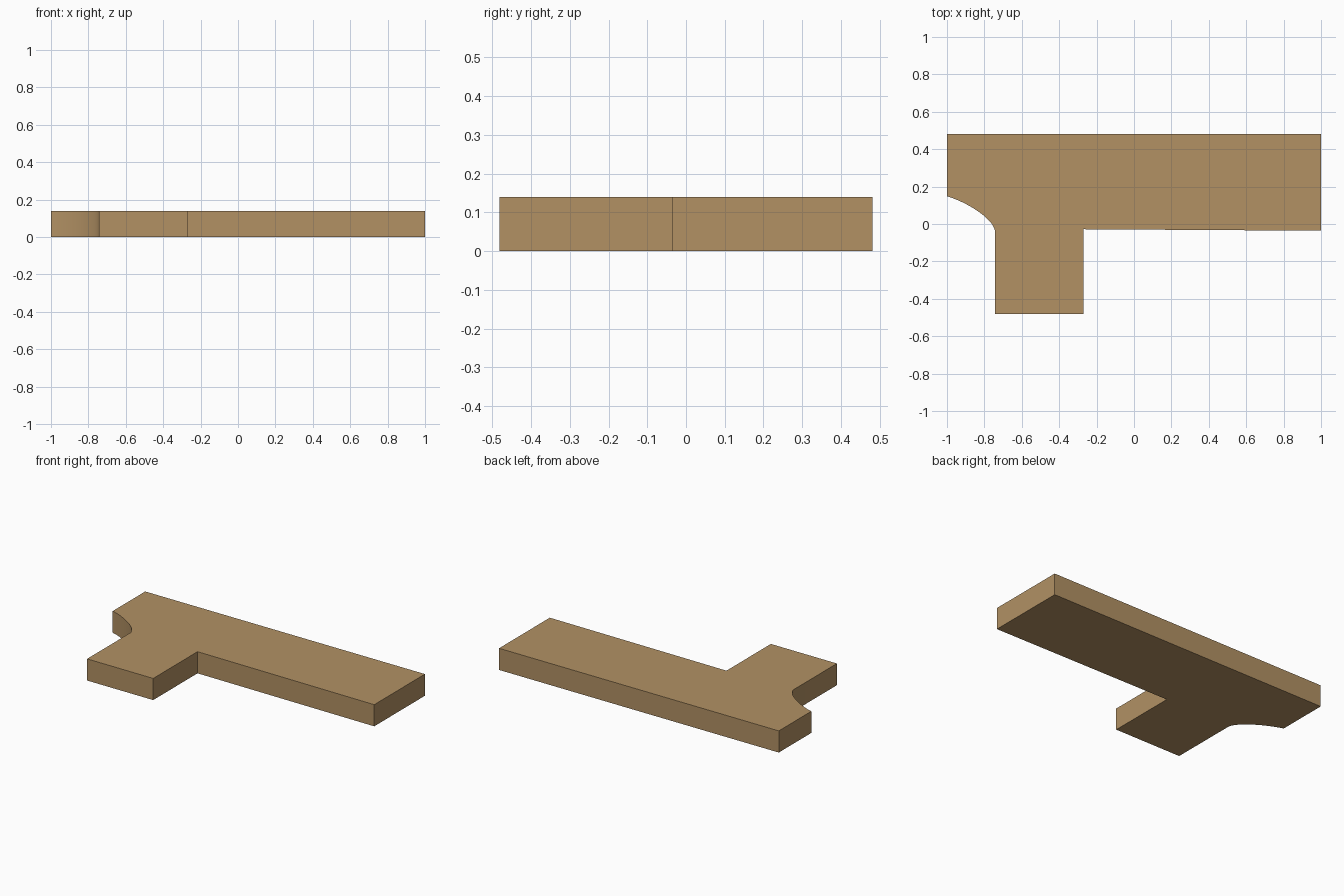
import bpy, bmesh, math
from mathutils import Vector
from mathutils.geometry import interpolate_bezier

if "Cube" in bpy.data.objects:
    bpy.data.objects.remove(bpy.data.objects["Cube"])

HEIGHT = 0.14

# Curved shoulder between the left end and the stem
shoulder = interpolate_bezier(Vector((-0.743, -0.04, 0)), Vector((-0.75, 0.03, 0)),
                              Vector((-0.90, 0.12, 0)), Vector((-1.0, 0.148, 0)), 16)

# Plan outline: long bar with a short stem, counter-clockwise
outline = [(-1, 0.48), (-0.743, -0.481), (-0.27, -0.481),
           (-0.27, -0.028), (1, -0.036), (1, 0.482)]
outline = outline[1:] + outline[:1]
points = [Vector((x, y, 0)) for x, y in outline] + list(reversed(shoulder))

# Extrude the outline into a slab
bm = bmesh.new()
base = bm.faces.new([bm.verts.new(p) for p in points])
top = bmesh.ops.extrude_face_region(bm, geom=[base], use_keep_orig=True)
bmesh.ops.translate(bm, vec=(0, 0, HEIGHT),
                    verts=[v for v in top["geom"] if isinstance(v, bmesh.types.BMVert)])
bmesh.ops.recalc_face_normals(bm, faces=bm.faces)
mesh = bpy.data.meshes.new("slab")
bm.to_mesh(mesh)
bm.free()

slab = bpy.data.objects.new("slab", mesh)
bpy.context.collection.objects.link(slab)

# Tan colour
tan = bpy.data.materials.new("tan")
tan.diffuse_color = (0.445, 0.283, 0.127, 1)
tan.use_nodes = True
tan.node_tree.nodes["Principled BSDF"].inputs["Base Color"].default_value = tan.diffuse_color
mesh.materials.append(tan)

# Smooth the curved shoulder, keep the corners sharp
bpy.context.view_layer.objects.active = slab
slab.select_set(True)
bpy.ops.object.shade_smooth_by_angle(angle=math.radians(30))
